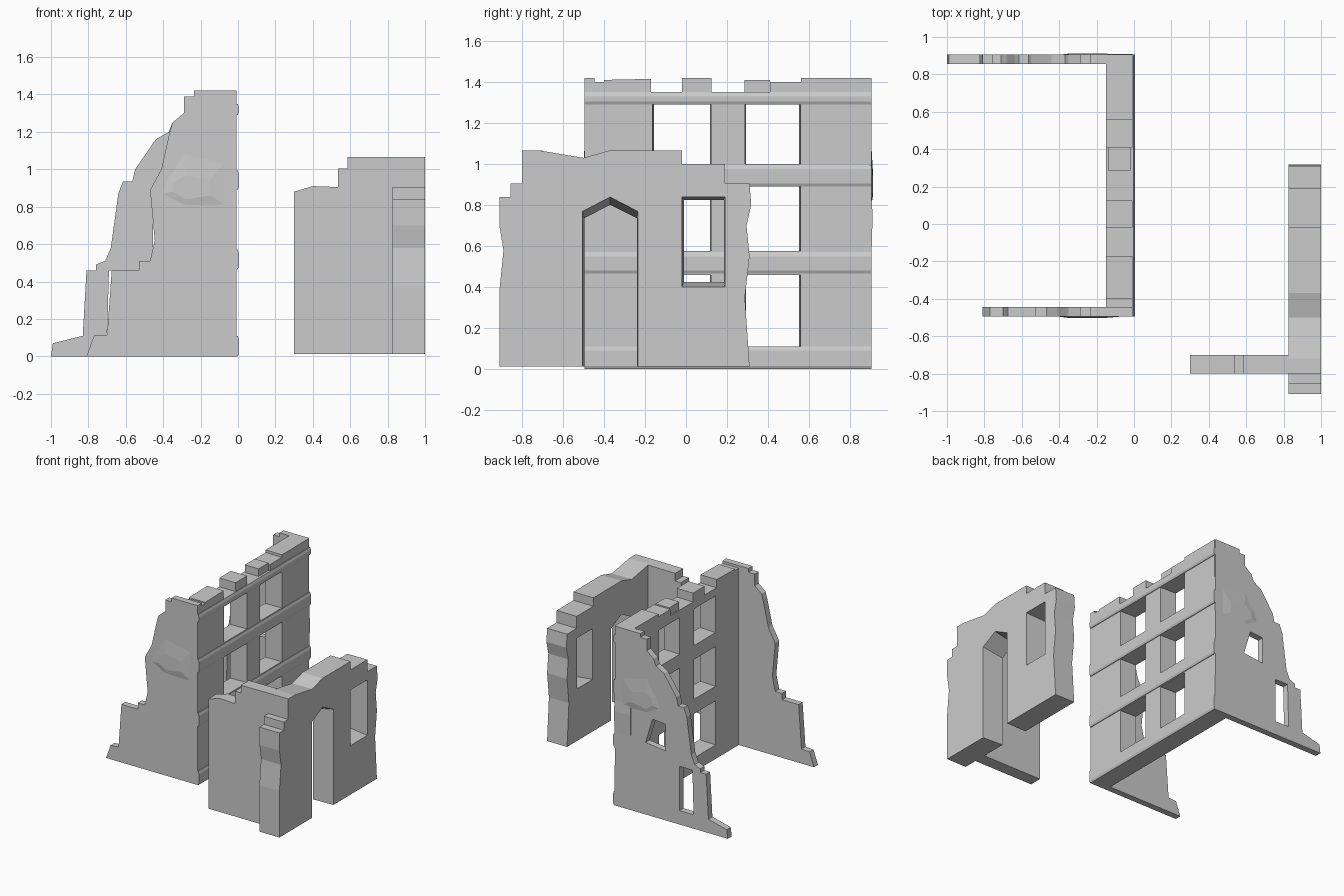
import bpy, bmesh


def loft(name, axis, a, b, prof, prof_b=None):
    """Prism along x or y; prof at a, prof_b at b (taper)."""
    place = (lambda p, t: (t, p[0], p[1])) if axis == 'x' else (lambda p, t: (p[0], t, p[1]))
    bm = bmesh.new()
    va = [bm.verts.new(place(p, a)) for p in prof]
    vb = [bm.verts.new(place(p, b)) for p in (prof_b or prof)]
    bm.faces.new(va)
    bm.faces.new(vb[::-1])
    n = len(va)
    for i in range(n):
        j = (i + 1) % n
        bm.faces.new((va[i], vb[i], vb[j], va[j]))
    bmesh.ops.recalc_face_normals(bm, faces=bm.faces)
    me = bpy.data.meshes.new(name)
    bm.to_mesh(me)
    bm.free()
    ob = bpy.data.objects.new(name, me)
    bpy.context.collection.objects.link(ob)
    return ob


def rect(u0, u1, v0, v1):
    return [(u0, v0), (u1, v0), (u1, v1), (u0, v1)]


def cut(ob, cutters):
    bpy.context.view_layer.objects.active = ob
    for c in cutters:
        c.hide_render = True
        m = ob.modifiers.new("opening", 'BOOLEAN')
        m.operation = 'DIFFERENCE'
        m.solver = 'EXACT'
        m.object = c
        bpy.ops.object.modifier_apply(modifier=m.name)
        bpy.data.objects.remove(c, do_unlink=True)


# Tall facade with broken parapet and six windows
facade = loft("facade", 'x', -0.15, -0.007, [
    (-0.495, 0), (0.905, 0), (0.905, 0.11), (0.9, 0.4), (0.91, 0.75), (0.895, 1.0),
    (0.9, 1.42), (0.56, 1.42), (0.56, 1.40), (0.41, 1.40), (0.41, 1.35),
    (-0.17, 1.35), (-0.17, 1.415), (-0.40, 1.41), (-0.40, 1.40), (-0.45, 1.40),
    (-0.45, 1.42), (-0.495, 1.42)])
wins = []
for y0, y1 in ((-0.165, 0.125), (0.285, 0.56)):
    for z0, z1 in ((0.11, 0.46), (0.575, 0.89), (1.0, 1.29)):
        wins.append(loft("cutter", 'x', -0.2, 0.05, rect(y0 + .01, y1 - .01, z0, z1),
                         rect(y0, y1, z0, z1)))
cut(facade, wins)
loft("parapet_block_left", 'x', -0.15, -0.007, rect(-0.02, 0.125, 1.345, 1.42))
loft("parapet_block_right", 'x', -0.14, -0.02, rect(0.285, 0.41, 1.345, 1.41))

# Horizontal stone bands on the street side
for i, (z0, z1) in enumerate(((0, 0.11), (0.465, 0.57), (0.89, 0.995), (1.29, 1.35))):
    loft(f"stone_band_{i + 1}", 'y', -0.495, 0.905,
         [(-0.03, z0), (-0.002, z0), (0.005, z0 + .015), (0.006, z1 - .02), (-0.002, z1), (-0.03, z1)])

# Crumbling front side wall
front = loft("front_side_wall", 'y', -0.495, -0.445, [
    (-0.01, 0), (-0.81, 0), (-0.77, 0.11), (-0.70, 0.115), (-0.675, 0.46), (-0.53, 0.46),
    (-0.53, 0.51), (-0.47, 0.51), (-0.445, 0.62), (-0.47, 0.89), (-0.41, 1.0),
    (-0.365, 1.2), (-0.35, 1.25), (-0.29, 1.30), (-0.29, 1.39), (-0.235, 1.39),
    (-0.235, 1.42), (-0.01, 1.42)])

# Crumbling back side wall with two openings
back = loft("back_side_wall", 'y', 0.855, 0.905, [
    (-0.01, 0), (-1, 0), (-0.99, 0.07), (-0.83, 0.11), (-0.81, 0.46), (-0.76, 0.46),
    (-0.76, 0.49), (-0.71, 0.51), (-0.68, 0.58), (-0.64, 0.87), (-0.615, 0.935),
    (-0.565, 0.935), (-0.55, 1.0), (-0.44, 1.16), (-0.37, 1.2), (-0.35, 1.25),
    (-0.29, 1.30), (-0.29, 1.39), (-0.235, 1.39), (-0.235, 1.42), (-0.01, 1.42)])
cut(back, [
    loft("cutter", 'y', 0.8, 0.95, [(-0.70, 0.11), (-0.575, 0.11), (-0.575, 0.46), (-0.69, 0.46)]),
    loft("cutter", 'y', 0.8, 0.95, [(-0.455, 0.55), (-0.28, 0.57), (-0.34, 0.77), (-0.455, 0.76)])])

# Shallow swellings in the side walls
for name, y0, y1 in (("front_wall_swelling", -0.49, -0.502), ("back_wall_swelling", 0.9, 0.911)):
    loft(name, 'y', y0, y1,
         [(-0.02, 0.78), (-0.3, 0.79), (-0.44, 0.86), (-0.4, 0.98), (-0.3, 1.16), (-0.02, 1.1)],
         [(-0.15, 0.86), (-0.28, 0.84), (-0.35, 0.88), (-0.34, 0.93), (-0.28, 0.97), (-0.15, 0.94)])

# Low ruin: street wall with pointed doorway and window
low = loft("low_wall", 'x', 0.825, 1.0, [
    (-0.91, 0.012), (-0.91, 0.38), (-0.89, 0.58), (-0.91, 0.70), (-0.91, 0.84), (-0.855, 0.84),
    (-0.855, 0.905), (-0.80, 0.905), (-0.80, 1.067), (-0.72, 1.067), (-0.5, 1.03),
    (-0.37, 1.067), (-0.02, 1.067), (-0.02, 1.0), (0.19, 1.0), (0.19, 0.905), (0.31, 0.905),
    (0.318, 0.8), (0.295, 0.7), (0.31, 0.55), (0.287, 0.35), (0.31, 0.012)])
door_in = [(-0.495, -0.1), (-0.24, -0.1), (-0.24, 0.735), (-0.37, 0.80), (-0.495, 0.735)]
door_out = [(-0.505, -0.1), (-0.235, -0.1), (-0.235, 0.77), (-0.37, 0.84), (-0.505, 0.77)]
cut(low, [
    loft("cutter", 'x', 0.82, 1.005, door_in, door_out),
    loft("cutter", 'x', 0.82, 1.005, rect(-0.01, 0.185, 0.425, 0.825), rect(-0.02, 0.19, 0.40, 0.84))])

# Low ruin: side wall
loft("low_side_wall", 'y', -0.80, -0.70, [
    (0.3, 0.012), (0.3, 0.88), (0.4, 0.91), (0.535, 0.905), (0.535, 1.005), (0.585, 1.005),
    (0.585, 1.065), (0.83, 1.067), (0.83, 0.012)])
